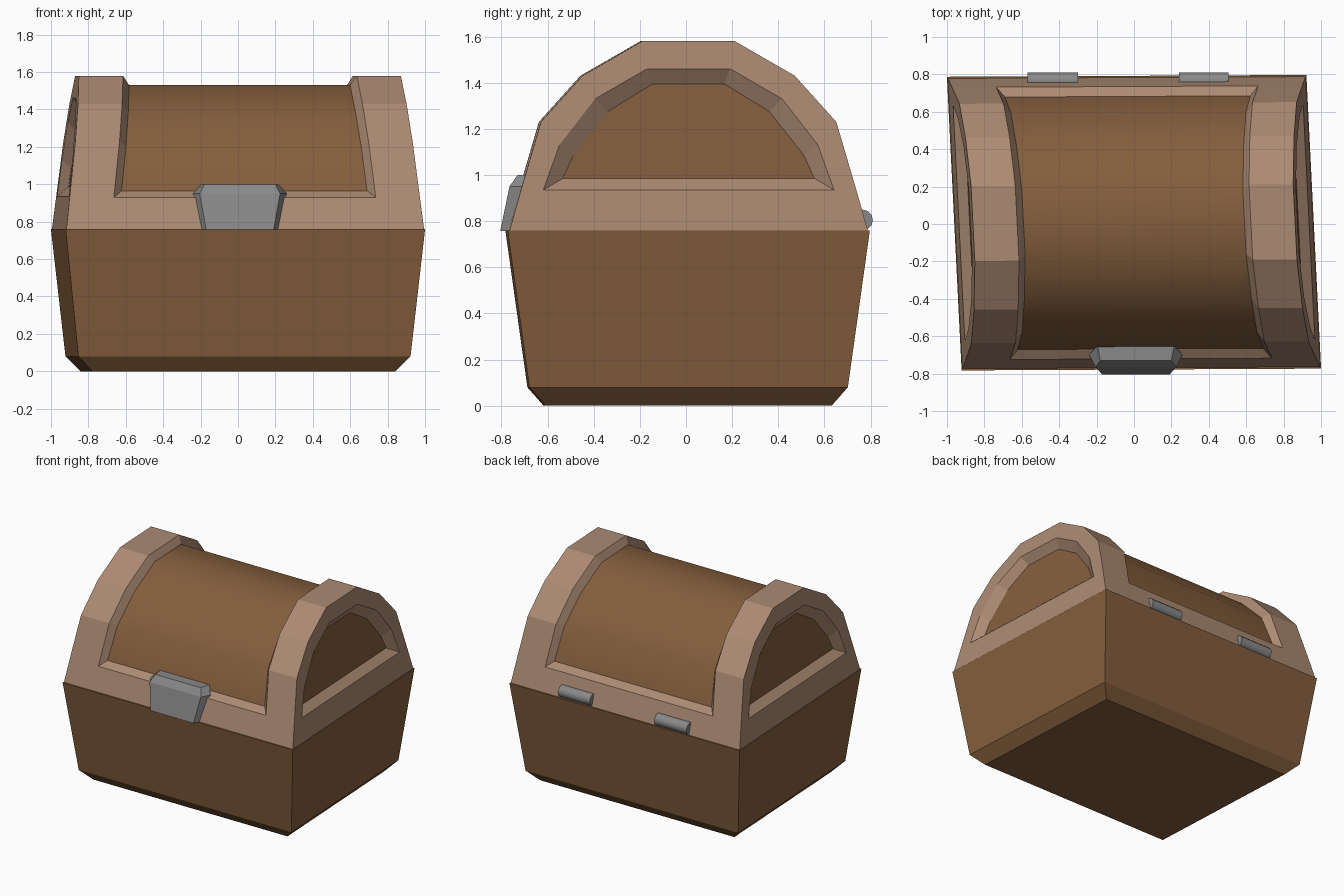
import bpy, bmesh, math

if "Cube" in bpy.data.objects:
    bpy.data.objects.remove(bpy.data.objects["Cube"])


def material(name, rgb):
    m = bpy.data.materials.new(name)
    m.diffuse_color = (*rgb, 1)
    m.use_nodes = True
    m.node_tree.nodes["Principled BSDF"].inputs["Base Color"].default_value = m.diffuse_color
    return m


BROWN = material("brown wood", (0.231, 0.112, 0.046))
TAN = material("light wood", (0.41, 0.255, 0.17))
METAL = material("grey metal", (0.25, 0.25, 0.25))
LEAN = 0.116     # inward lean of the lid ends per unit of height
BASE = 0.76      # height of the seam between box and lid


def skew(p):
    """The whole chest is slightly crooked in plan."""
    x, y, z = p
    return (x - 0.05 * y, y + 0.005 * x + 0.007, z)


def build(name, faces, mat, crooked=True, smooth=False):
    """Make an object from faces given as lists of points."""
    bm = bmesh.new()
    for pts in faces:
        bm.faces.new([bm.verts.new(skew(p) if crooked else p) for p in pts])
    bmesh.ops.remove_doubles(bm, verts=bm.verts, dist=0.0005)
    bmesh.ops.recalc_face_normals(bm, faces=bm.faces)
    for f in bm.faces:
        f.smooth = smooth
    me = bpy.data.meshes.new(name)
    bm.to_mesh(me)
    bm.free()
    me.materials.append(mat)
    ob = bpy.data.objects.new(name, me)
    bpy.context.collection.objects.link(ob)
    return ob


def loft(rings):
    """Quads between closed rings, with both ends capped."""
    faces = [rings[0], rings[-1]]
    for a, b in zip(rings, rings[1:]):
        n = len(a)
        faces += [[a[i], a[(i + 1) % n], b[(i + 1) % n], b[i]] for i in range(n)]
    return faces


def arch(half):
    """Mirror a half profile of (y, z) points into a full arch."""
    return [(-y, z) for y, z in half] + [(y, z) for y, z in reversed(half)]


def at(x, s, p):
    """Place an arch point on a leaning plane on side s."""
    return (s * (x - LEAN * (p[1] - BASE)), p[0], p[1])


# Box body with tapered sides and a chamfered foot
rect = lambda hx, hy, z: [(-hx, -hy, z), (hx, -hy, z), (hx, hy, z), (-hx, hy, z)]
build("box", loft([rect(0.81, 0.62, 0), rect(0.888, 0.69, 0.08), rect(0.961, 0.785, BASE)]), BROWN)

# Lid profiles: outer frame, recessed top panel, end opening, end panel
outer = arch([(0.776, BASE), (0.728, 0.93), (0.64, 1.23), (0.46, 1.43), (0.20, 1.58)])
inner = arch([(0.675, 0.965), (0.59, 1.205), (0.41, 1.39), (0.17, 1.53)])
hole = arch([(0.63, 0.935), (0.56, 1.13), (0.405, 1.33), (0.18, 1.46)])
panel = arch([(0.545, 0.985), (0.50, 1.085), (0.35, 1.275), (0.155, 1.395)])
OUT, OPEN, TOP, END = 0.956, 0.72, 0.68, 0.905

frame, end_panels = [], {}
for s in (-1, 1):
    P = [at(OUT, s, p) for p in outer]
    Q = [at(OPEN, s, p) for p in outer]
    R = [at(TOP, s, p) for p in inner]
    H = [at(OUT, s, p) for p in hole]
    E = [at(END, s, p) for p in panel]
    # arched bands and the bevel into the top panel
    frame += [[P[i], P[i + 1], Q[i + 1], Q[i]] for i in range(9)]
    frame += [[Q[i + 1], Q[i + 2], R[i + 1], R[i]] for i in range(7)]
    # flat end ring
    frame += [[P[0], P[1], P[2], H[1], H[0]], [P[9], P[8], P[7], H[6], H[7]],
              [P[0], H[0], H[7], P[9]]]
    frame += [[P[i + 1], P[i + 2], H[i + 1], H[i]] for i in range(1, 6)]
    # bevel into the end panel
    frame += [[H[i], H[(i + 1) % 8], E[(i + 1) % 8], E[i]] for i in range(8)]
    end_panels["left_end_panel" if s < 0 else "right_end_panel"] = [E]

# Front and back rails with their bevels
for o, i in ((0, 0), (9, 7)):
    k = 1 if o == 0 else 8
    pts = lambda x, p: [at(x, -1, p), at(x, 1, p)]
    a, b, c = pts(OPEN, outer[o]), pts(OPEN, outer[k]), pts(TOP, inner[i])
    frame += [[a[0], a[1], b[1], b[0]], [b[0], b[1], c[1], c[0]]]
build("lid_frame", frame, TAN)

# Recessed panels
top = [[at(TOP, -1, inner[i]), at(TOP, 1, inner[i]), at(TOP, 1, inner[i + 1]), at(TOP, -1, inner[i + 1])]
       for i in range(7)]
build("lid_top_panel", top, BROWN, smooth=True)
for name, faces in end_panels.items():
    build(name, faces, BROWN)

# Front latch: (front half width, front y, back half width, back y, z)
rings = [[(-f + 0.01, fy, z), (f + 0.01, fy, z), (b + 0.01, by, z), (-b + 0.01, by, z)]
         for f, fy, b, by, z in ((0.18, -0.805, 0.215, -0.75, 0.757),
                                 (0.215, -0.765, 0.25, -0.70, 0.95),
                                 (0.19, -0.73, 0.205, -0.65, 1.0))]
build("latch", loft(rings), METAL, crooked=False)

# Back hinges: short barrels along x
for name, x0, x1 in (("hinge_left", -0.57, -0.30), ("hinge_right", 0.24, 0.505)):
    ring = lambda x: [(x, 0.765 + 0.045 * math.cos(t * math.pi / 6),
                       0.805 + 0.045 * math.sin(t * math.pi / 6)) for t in range(12)]
    ob = build(name, loft([ring(x0), ring(x1)]), METAL, crooked=False, smooth=True)
    bpy.context.view_layer.objects.active = ob
    ob.select_set(True)
    bpy.ops.object.shade_smooth_by_angle(angle=math.radians(40))
    ob.select_set(False)
